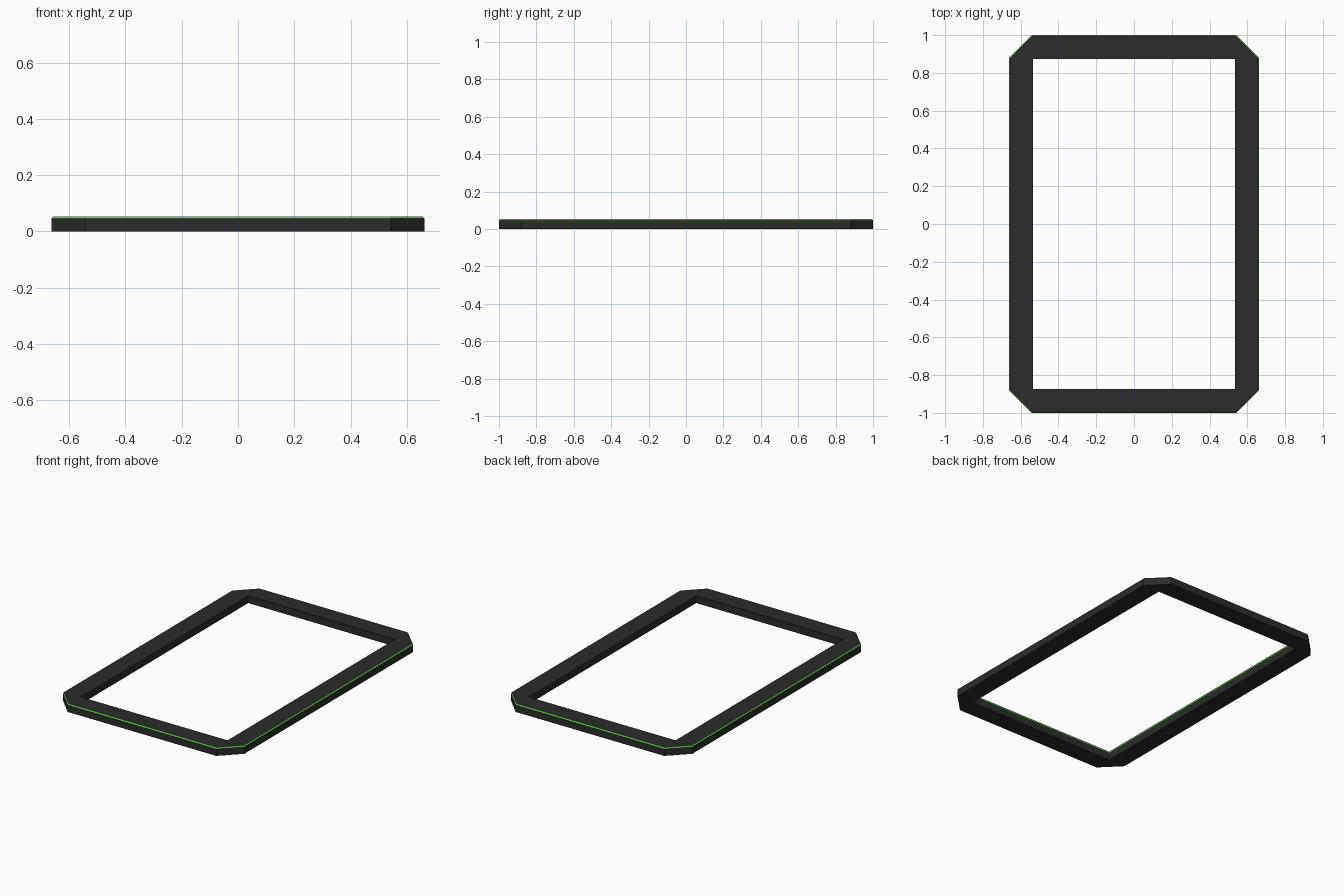
import bpy
import bmesh
import math

if "Cube" in bpy.data.objects:
    bpy.data.objects.remove(bpy.data.objects["Cube"])

HX, HY, BAR = 0.662, 1.0, 0.12     # half sizes and bar width
TOP, EDGE, B = 0.053, 0.046, 0.006  # top height, trim start height, trim inset


def material(name, colour):
    m = bpy.data.materials.new(name)
    m.diffuse_color = (*colour, 1)
    m.use_nodes = True
    m.node_tree.nodes["Principled BSDF"].inputs["Base Color"].default_value = m.diffuse_color
    return m


def ring(d, corner, z):
    """Rectangle inset by d with cut corners, as 8 points."""
    x, y, c = HX - d, HY - d, corner
    return [(x, -y + c, z), (x, y - c, z), (x - c, y, z), (-x + c, y, z),
            (-x, y - c, z), (-x, -y + c, z), (-x + c, -y, z), (x - c, -y, z)]


def outer(d, z):
    return ring(d, BAR - d * (2 - math.sqrt(2)), z)


def inner(d, z):
    return ring(BAR - d, 0, z)


def build(name, strips, mat):
    """Join each pair of rings with a closed band of quads."""
    bm = bmesh.new()
    for a, b in strips:
        va = [bm.verts.new(p) for p in a]
        vb = [bm.verts.new(p) for p in b]
        for i in range(8):
            j = (i + 1) % 8
            bm.faces.new((va[i], va[j], vb[j], vb[i]))
    bmesh.ops.remove_doubles(bm, verts=bm.verts, dist=1e-5)
    bmesh.ops.dissolve_degenerate(bm, dist=1e-5, edges=bm.edges)
    me = bpy.data.meshes.new(name)
    bm.to_mesh(me)
    bm.free()
    me.materials.append(mat)
    bpy.context.collection.objects.link(bpy.data.objects.new(name, me))


dark = material("dark_plastic", (0.025, 0.025, 0.025))
green = material("green_trim", (0.13, 0.65, 0.08))

# Frame: outer wall, top face, inner wall, underside
build("frame", [
    (outer(0, 0), outer(0, EDGE)),
    (outer(B, TOP), inner(-B, TOP)),
    (inner(0, EDGE), inner(0, 0)),
    (inner(0, 0), outer(0, 0)),
], dark)

# Thin coloured bevels along the top edges
build("outer_edge_trim", [(outer(0, EDGE), outer(B, TOP))], green)
build("inner_edge_trim", [(inner(-B, TOP), inner(0, EDGE))], green)
